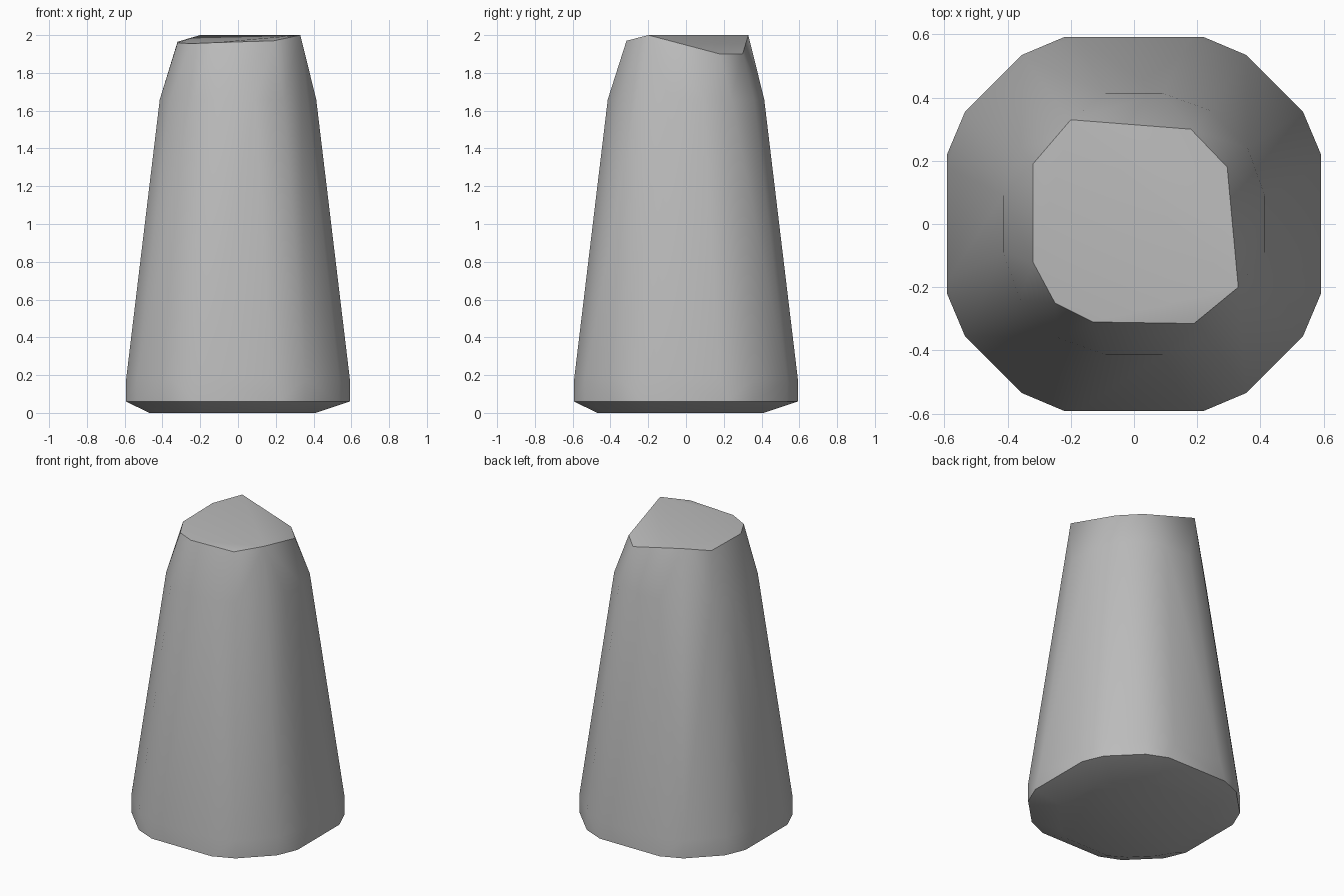
import bpy, bmesh, math

cube = bpy.data.objects.get("Cube")
if cube:
    bpy.data.objects.remove(cube)


def rounded_ring(half, flat, far, near, z):
    """Sixteen points: four flats, with two chamfer points at each corner."""
    corner = [(half, flat), (far, near), (near, far), (flat, half)]
    return [(sx * x, sy * y, z) for sx in (1, -1) for sy in (1, -1) for x, y in corner]


# Base: underside, lower rim and upper rim of the foot
underside = [(x - 0.03, y - 0.03, z) for x, y, z in rounded_ring(0.44, 0.16, 0.38, 0.26, 0)]
points = underside + rounded_ring(0.592, 0.22, 0.535, 0.355, 0.06)
points += rounded_ring(0.592, 0.18, 0.535, 0.355, 0.18)

# Shoulder where the tapering body bends inward
points += rounded_ring(0.414, 0.09, 0.36, 0.24, 1.66)

# Ridged, uneven cut across the top
points += [
    (-0.32, 0.19, 1.965), (-0.2, 0.33, 2), (0.18, 0.3, 1.9),
    (0.295, 0.18, 1.9), (0.33, -0.2, 2), (0.19, -0.315, 1.97),
    (-0.13, -0.31, 1.96), (-0.25, -0.25, 1.955), (-0.32, -0.12, 1.96),
]

# Skin the convex stone
bm = bmesh.new()
for p in points:
    bm.verts.new(p)
hull = bmesh.ops.convex_hull(bm, input=bm.verts[:])
loose = [v for v in bm.verts if not v.link_faces]
bmesh.ops.delete(bm, geom=loose, context='VERTS')
bmesh.ops.dissolve_limit(bm, angle_limit=math.radians(0.5), verts=bm.verts[:], edges=bm.edges[:])
bmesh.ops.recalc_face_normals(bm, faces=bm.faces[:])
mesh = bpy.data.meshes.new("stone_pillar")
bm.to_mesh(mesh)
bm.free()

# Plain grey stone
grey = bpy.data.materials.new("stone_grey")
grey.use_nodes = True
colour = (0.5, 0.5, 0.5, 1)
grey.diffuse_color = colour
grey.node_tree.nodes["Principled BSDF"].inputs["Base Color"].default_value = colour
mesh.materials.append(grey)

pillar = bpy.data.objects.new("stone_pillar", mesh)
bpy.context.collection.objects.link(pillar)
bpy.ops.object.select_all(action='DESELECT')
pillar.select_set(True)
bpy.context.view_layer.objects.active = pillar
bpy.ops.object.shade_smooth_by_angle(angle=math.radians(35))
